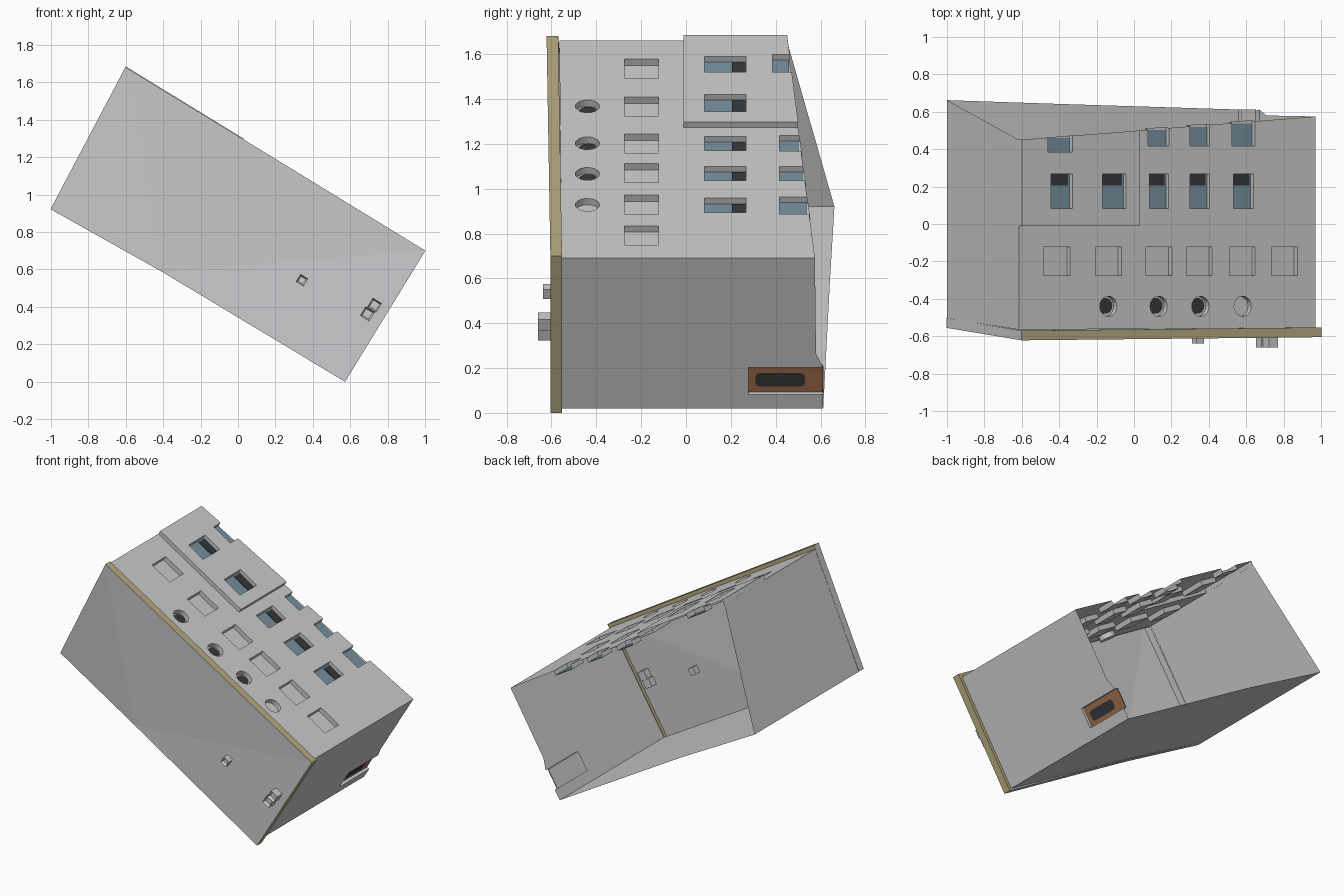
import bpy, bmesh, math
from mathutils import Vector

if "Cube" in bpy.data.objects:
    bpy.data.objects.remove(bpy.data.objects["Cube"])

# Tilted building frame: u along the window front, w into the building, y towards the open base
O, U, W = Vector((-.615, 0, 1.66)), Vector((.853, 0, -.522)), Vector((-.522, 0, -.853))


def P(u, w, y):
    p = O + u * U + w * W
    return Vector((p.x, y, p.z))


def to_uw(x, z):
    d = Vector((x, 0, z)) - O
    return d.dot(U), d.dot(W)


def material(name, c):
    m = bpy.data.materials.new(name)
    m.diffuse_color = (*c, 1)
    m.use_nodes = True
    m.node_tree.nodes["Principled BSDF"].inputs["Base Color"].default_value = m.diffuse_color
    return m


GREY = material("pale grey wall", (.60, .60, .61))
YELLOW = material("sand trim", (.47, .40, .22))
BLUE = material("blue glass", (.18, .28, .34))
DARK = material("dark glass", (.035, .04, .045))
BROWN = material("brown door", (.36, .155, .07))


def prism(bm, pts):
    """Solid from (u, w, y_low, y_high) corners; caps may be twisted, so triangulate them."""
    lo = [bm.verts.new(P(u, w, a)) for u, w, a, b in pts]
    hi = [bm.verts.new(P(u, w, b)) for u, w, a, b in pts]
    n = len(pts)
    caps = [bm.faces.new(lo), bm.faces.new(hi)]
    sides = [bm.faces.new((lo[i], lo[(i + 1) % n], hi[(i + 1) % n], hi[i])) for i in range(n)]
    bmesh.ops.recalc_face_normals(bm, faces=caps + sides)
    if n > 4:
        bmesh.ops.triangulate(bm, faces=caps)


def box(bm, u0, u1, w0, w1, y0, y1):
    prism(bm, [(u0, w0, y0, y1), (u1, w0, y0, y1), (u1, w1, y0, y1), (u0, w1, y0, y1)])


def disc(bm, u, y, r, w0, w1, n=20):
    rings = [[bm.verts.new(P(u + r * math.cos(i * math.tau / n), w, y + r * math.sin(i * math.tau / n)))
              for i in range(n)] for w in (w0, w1)]
    fs = [bm.faces.new(k) for k in rings]
    fs += [bm.faces.new((rings[0][i], rings[0][(i + 1) % n], rings[1][(i + 1) % n], rings[1][i]))
           for i in range(n)]
    bmesh.ops.recalc_face_normals(bm, faces=fs)


def finish(bm, name, *mats):
    me = bpy.data.meshes.new(name)
    bm.to_mesh(me)
    bm.free()
    for m in mats:
        me.materials.append(m)
    ob = bpy.data.objects.new(name, me)
    bpy.context.collection.objects.link(ob)
    return ob


def boolean(ob, other, op):
    m = ob.modifiers.new(op, 'BOOLEAN')
    m.operation, m.object, m.solver = op, other, 'EXACT'
    bpy.context.view_layer.update()
    me = bpy.data.meshes.new_from_object(ob.evaluated_get(bpy.context.evaluated_depsgraph_get()))
    ob.modifiers.clear()
    ob.data = me
    bpy.data.objects.remove(other)


# Building shell with the raised block on its window front
b = bmesh.new()
prism(b, [(0, 0, -.565, .45), (1.858, 0, -.555, .575), (1.858, .5, -.555, .58), (1.858, .575, -.555, .612),
          (1.858, .786, -.555, .612), (.74, .803, -.535, .642), (.058, .832, -.505, .662)])
walls = finish(b, "walls", GREY)
b = bmesh.new()
prism(b, [(0, -.029, -.012, .451), (.74, -.029, -.012, .50), (.74, .02, -.012, .50), (.002, .02, -.012, .451)])
boolean(walls, finish(b, "raised_block", GREY), 'UNION')

# Window recesses, glass and dark panes
cut, blue, dark = bmesh.new(), bmesh.new(), bmesh.new()
D = .033


def window(x0, x1, y0, y1, glass=False):
    raised = y0 > 0 and x1 < .03
    s = -.029 if raised else 0
    u0, u1 = [(x + .615 + .522 * s) / .853 for x in (x0, x1)]
    box(cut, u0, u1, s - .05, s + D, y0, y1)
    if glass:
        low = y1 > .5
        top = .448 + .067 * u0 if low else y1
        box(blue, u0, u1, s + D - .004, s + D - .0005, y0, top)
        if not low:
            box(dark, u0 + .01, u1 - .01, s + D - .008, s + D - .003, .205, y1 - .002)


for x0 in (-.48, -.205, .065, .28, .51, .735):
    window(x0, x0 + .138, -.275, -.122)
for x0, x1 in ((-.445, -.33), (-.168, -.042), (.083, .185), (.30, .405), (.533, .638)):
    window(x0, x1, .083, .268, True)
for x0, x1, y0 in ((-.46, -.33, .386), (.075, .187, .416), (.30, .405, .416), (.525, .647, .416)):
    window(x0, x1, y0, .75, True)
for i, x in enumerate((-.137, .132, .355, .581)):
    u = (x + .615) / .853
    disc(cut, u, -.44, .054, -.05, D)
    if i < 3:
        disc(dark, u, -.437, .042, D - .005, D - .001)

# Door recess in the end wall
box(cut, 1.832, 1.95, .573, .712, .278, .75)
boolean(walls, finish(cut, "recess_cutter", GREY), 'DIFFERENCE')
finish(blue, "window_glass", BLUE)
finish(dark, "dark_panes", DARK)

# Open the base, and the top where the roof slab sits
b = bmesh.new()
b.from_mesh(walls.data)
gone = []
for f in b.faces:
    y = f.calc_center_median().y
    if (f.normal.y > .6 and y > .43) or (f.normal.y < -.8 and y < -.48):
        gone.append(f)
bmesh.ops.delete(b, geom=gone, context='FACES')
b.to_mesh(walls.data)
b.free()

# Door panel with rounded dark pane
b = bmesh.new()
box(b, 1.833, 1.838, .574, .711, .279, .612)
finish(b, "door", BROWN)
b = bmesh.new()
pane = []
for k, (cy, cw) in enumerate(((.51, .663), (.33, .663), (.33, .632), (.51, .632))):
    for j in range(4):
        a = math.pi / 2 * k + math.pi / 6 * j
        pane.append(b.verts.new(P(1.84, cw + .02 * math.sin(a), cy + .02 * math.cos(a))))
f = b.faces.new(pane)
f.normal_update()
if f.normal.dot(U) < 0:
    f.normal_flip()
finish(b, "door_pane", DARK)

# Roof slab: grey top, sand edge towards the window front and the door end
b = bmesh.new()
roof = [(0, -.025, -.622), (1.88, -.025, -.605), (1.88, .797, -.605), (.74, .806, -.585), (.055, .832, -.555)]
front = [b.verts.new(P(u, w, y)) for u, w, y in roof]
back = [b.verts.new(P(u, w, y + .052)) for u, w, y in roof]
inner = [b.verts.new(P(u, w, y + .052)) for u, w, y in
         ((.002, .003, -.622), (1.855, .003, -.605), (1.855, .785, -.605), (.74, .802, -.585), (.06, .83, -.555))]
top = b.faces.new(front)
for i in range(5):
    j = (i + 1) % 5
    b.faces.new((front[i], front[j], back[j], back[i])).material_index = 1 if i < 2 else 0
    b.faces.new((back[i], back[j], inner[j], inner[i])).material_index = 1 if i < 2 else 0
bmesh.ops.recalc_face_normals(b, faces=b.faces[:])
if top.normal.y > 0:
    bmesh.ops.reverse_faces(b, faces=b.faces[:])
bmesh.ops.triangulate(b, faces=[top])
finish(b, "roof", GREY, YELLOW)

# Hollow chimneys through the roof
b = bmesh.new()
for x, z, y, r in ((.342, .542, -.638, .024), (.692, .362, -.66, .029), (.73, .408, -.66, .029)):
    u, w = to_uw(x, z)
    box(b, u - r, u + r, w - r, w + r, y, -.555)
b.faces.ensure_lookup_table()
b.normal_update()
tops = [f for f in b.faces if f.normal.y < -.9]
bmesh.ops.inset_individual(b, faces=tops, thickness=.012)
for f in tops:
    for v in f.verts:
        v.co.y += .02
finish(b, "chimneys", GREY)
